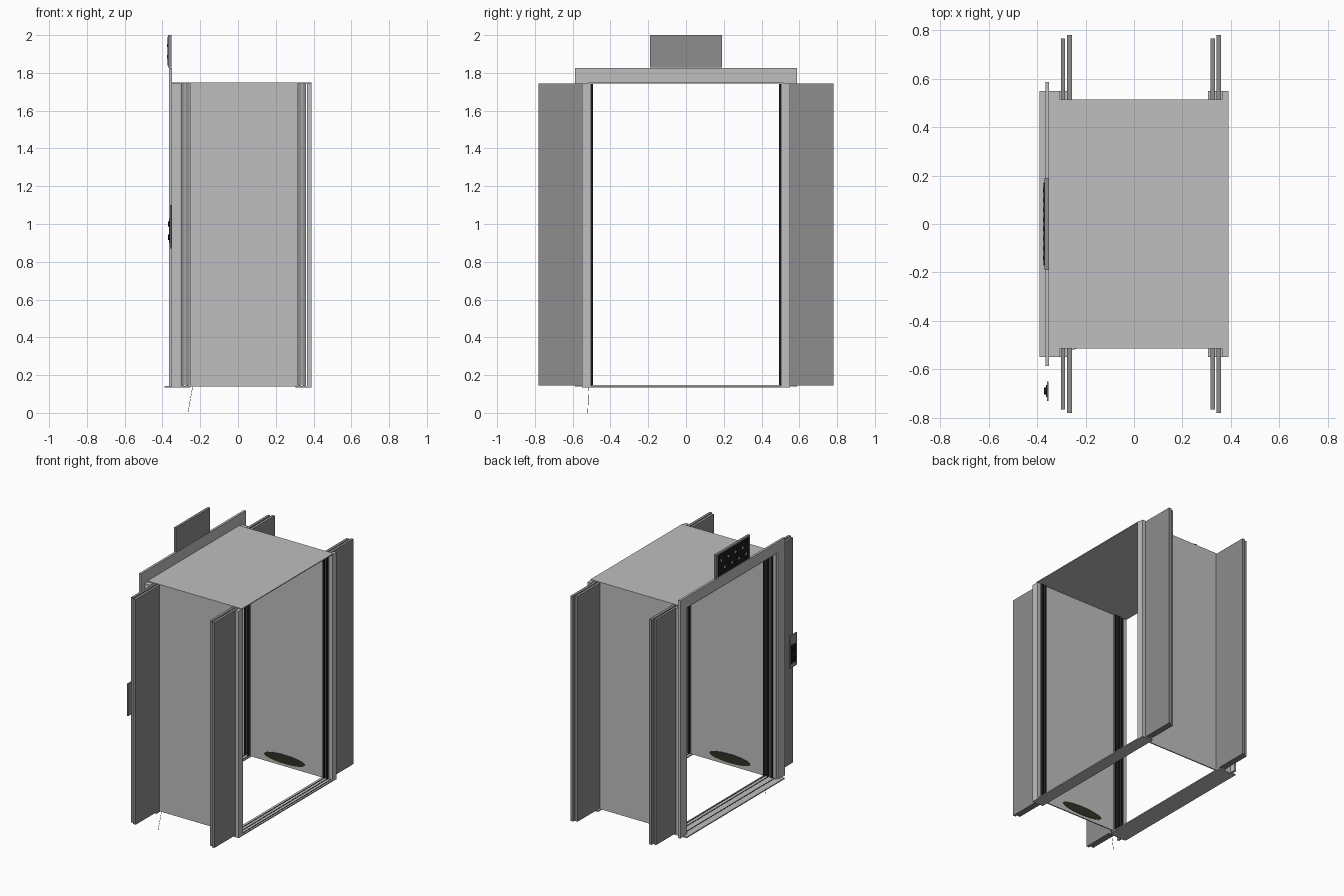
import bpy, bmesh, math
from mathutils import Vector

if "Cube" in bpy.data.objects:
    bpy.data.objects.remove(bpy.data.objects["Cube"])


def mat(name, r, g, b):
    m = bpy.data.materials.new(name)
    m.diffuse_color = (r, g, b, 1)
    m.use_nodes = True
    m.node_tree.nodes["Principled BSDF"].inputs["Base Color"].default_value = m.diffuse_color
    return m


LIGHT = mat("light_steel", 0.52, 0.52, 0.53)
DARK = mat("door_grey", 0.27, 0.27, 0.27)
BLACK = mat("black_rubber", 0.01, 0.01, 0.01)
OLIVE = mat("dark_olive", 0.03, 0.03, 0.018)


def finish(name, bm, m):
    me = bpy.data.meshes.new(name)
    bm.to_mesh(me)
    bm.free()
    me.materials.append(m)
    ob = bpy.data.objects.new(name, me)
    bpy.context.collection.objects.link(ob)
    return ob


def box(name, xr, yr, zr, m):
    """Box given by its ranges along x, y and z."""
    bm = bmesh.new()
    bmesh.ops.create_cube(bm, size=1)
    for v in bm.verts:
        v.co = Vector([(a + b) / 2 + c * (b - a)
                       for c, (a, b) in zip(v.co, (xr, yr, zr))])
    return finish(name, bm, m)


def pair(name, xr, yr, zr, m):
    """The same box on the +y and -y sides."""
    box(name + "_back", xr, yr, zr, m)
    box(name + "_front", xr, (-yr[1], -yr[0]), zr, m)


def disc(name, axis, loc, r, depth, m, n=16, stretch=(1, 1)):
    """Short cylinder along x or y, optionally stretched to an ellipse."""
    bm = bmesh.new()
    bmesh.ops.create_cone(bm, cap_ends=True, segments=n, radius1=r, radius2=r, depth=depth)
    for v in bm.verts:
        a, b, c = v.co.x * stretch[0], v.co.y * stretch[1], v.co.z
        v.co = Vector((c, a, b) if axis == 'x' else (a, -c, b)) + Vector(loc)
    return finish(name, bm, m)


Z0, Z1 = 0.14, 1.75

# cabin: thin roof and side walls, open floor and ends
box("roof", (-0.36, 0.39), (-0.515, 0.515), (Z1 - 0.006, Z1), LIGHT)
pair("side_wall", (-0.255, 0.315), (0.507, 0.515), (Z0, Z1), LIGHT)

# corner posts with dark inner seals
pair("landing_post", (-0.355, -0.305), (0.505, 0.55), (Z0, Z1 - 0.006), LIGHT)
pair("cabin_post", (0.364, 0.39), (0.502, 0.55), (Z0, Z1 - 0.006), LIGHT)
pair("landing_post_seal", (-0.33, -0.315), (0.499, 0.505), (Z0, Z1 - 0.01), BLACK)

# sliding door leaves, shown open, with black leading edges
for i, (xa, xb, out) in enumerate([(-0.302, -0.284, 0.767), (-0.277, -0.257, 0.78),
                                   (0.316, 0.335, 0.765), (0.341, 0.360, 0.78)]):
    pair(f"door_leaf_{i}", (xa, xb), (0.502, out), (0.145, Z1 - 0.007), DARK)
    pair(f"door_seal_{i}", (xa + 0.003, xb - 0.003), (0.493, 0.502), (0.147, Z1 - 0.01), BLACK)

# sills with guide grooves
for side, xa, xb, grooves in (("landing", -0.39, -0.255, (-0.293, -0.267, -0.34)),
                              ("cabin", 0.305, 0.39, (0.325, 0.35, 0.375))):
    box(side + "_sill", (xa, xb), (-0.55, 0.55), (0.135, 0.143), LIGHT)
    for i, gx in enumerate(grooves):
        box(f"{side}_sill_groove_{i}", (gx - 0.003, gx + 0.003), (-0.548, 0.548),
            (0.143, 0.1445), BLACK)

# landing door frame: header and jambs
box("frame_header", (-0.366, -0.350), (-0.587, 0.587), (Z1, 1.827), LIGHT)
pair("frame_jamb", (-0.366, -0.350), (0.51, 0.587), (Z0, Z1), LIGHT)

# indicator box above the header
box("indicator_box", (-0.37, -0.352), (-0.19, 0.19), (1.828, 2.0), DARK)
box("indicator_face", (-0.374, -0.37), (-0.172, 0.172), (1.84, 1.99), BLACK)
for i in range(8):
    disc(f"indicator_dot_{i}", 'x', (-0.3745, -0.14 + 0.04 * i, 1.885 + 0.06 * (i % 2)),
         0.009, 0.002, LIGHT)

# call panel beside the landing door
box("call_panel", (-0.36, -0.353), (-0.73, -0.65), (0.87, 1.10), DARK)
box("call_panel_screen", (-0.363, -0.36), (-0.715, -0.665), (0.90, 1.03), BLACK)
for i, z in enumerate((0.93, 1.0)):
    disc(f"call_button_{i}", 'x', (-0.365, -0.69, z), 0.014, 0.012, BLACK)

# dark vents low on the inner walls
for side, y in (("back", 0.5055), ("front", -0.5055)):
    disc("wall_vent_" + side, 'y', (0.01, y, 0.19), 1, 0.003, OLIVE, 24, (0.16, 0.032))

# thin cable hanging below the cabin
cu = bpy.data.curves.new("hanging_cable", 'CURVE')
cu.dimensions = '3D'
cu.bevel_depth = 0.001
sp = cu.splines.new('POLY')
sp.points.add(1)
sp.points[0].co = (-0.24, -0.515, 0.14, 1)
sp.points[1].co = (-0.265, -0.52, 0.0, 1)
cu.materials.append(BLACK)
bpy.context.collection.objects.link(bpy.data.objects.new("hanging_cable", cu))
